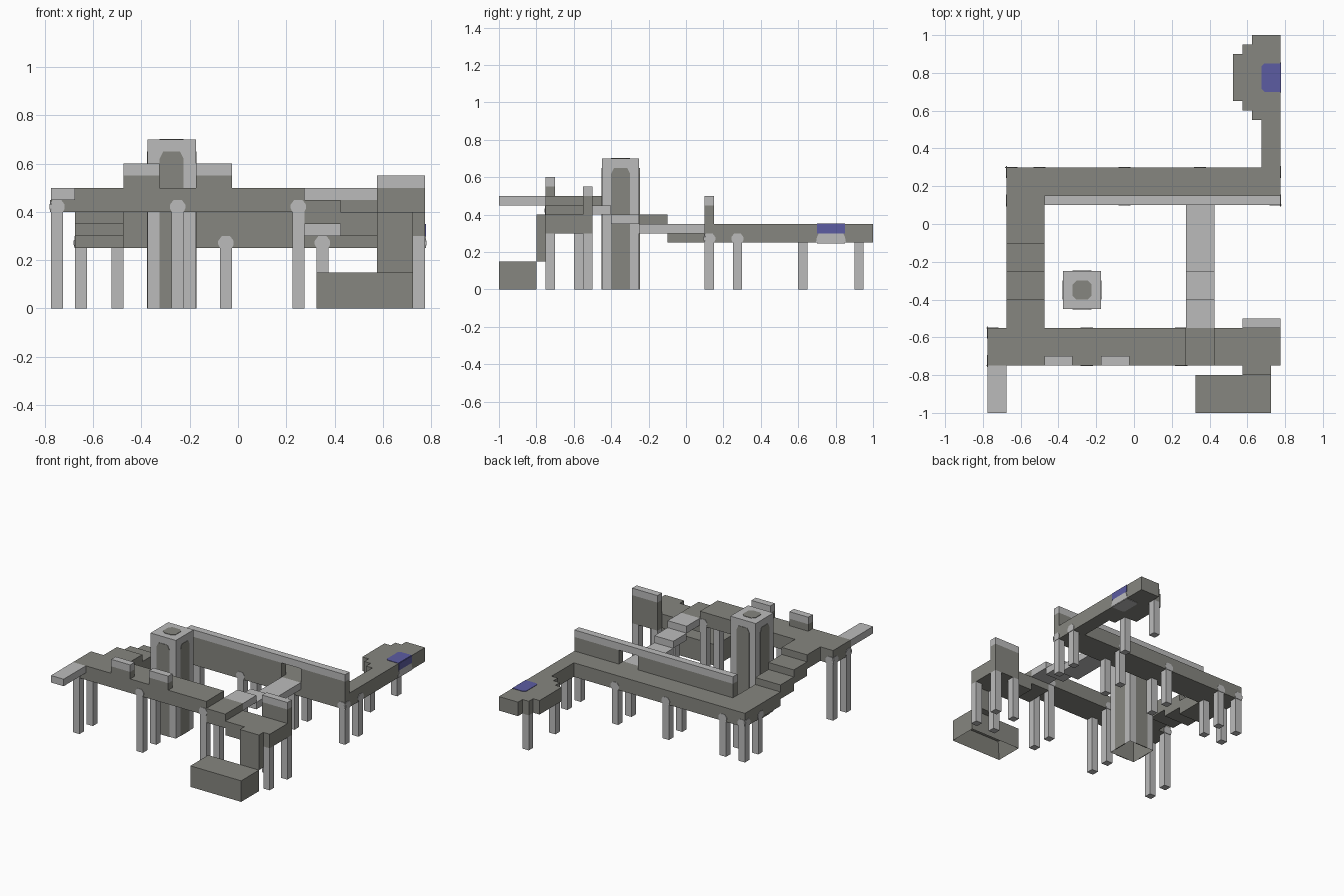
import bpy, bmesh
from mathutils import Vector

default = bpy.data.objects.get("Cube")
if default:
    bpy.data.objects.remove(default, do_unlink=True)


def material(name, color):
    m = bpy.data.materials.new(name)
    m.use_nodes = True
    m.diffuse_color = (*color, 1)
    m.node_tree.nodes["Principled BSDF"].inputs["Base Color"].default_value = (*color, 1)
    return m


DARK = material("dark stone", (0.24, 0.24, 0.215))
LIGHT = material("light stone", (0.5, 0.5, 0.5))
BLUE = material("blue panel", (0.107, 0.107, 0.36))


def finish(name, bm, *mats):
    bmesh.ops.recalc_face_normals(bm, faces=bm.faces)
    me = bpy.data.meshes.new(name)
    bm.to_mesh(me)
    bm.free()
    ob = bpy.data.objects.new(name, me)
    for m in mats:
        me.materials.append(m)
    bpy.context.collection.objects.link(ob)
    return ob


def add_box(bm, x, y, z):
    made = bmesh.ops.create_cube(bm, size=1)["verts"]
    for v in made:
        v.co = Vector([r[0] + (c + 0.5) * (r[1] - r[0]) for r, c in zip((x, y, z), v.co)])


def box(name, mat, x, y, z):
    bm = bmesh.new()
    add_box(bm, x, y, z)
    return finish(name, bm, mat)


def hollow_box(name, mat, x, y, z, wall, depth):
    # box with a recess in its underside
    bm = bmesh.new()
    add_box(bm, x, y, z)
    bm.normal_update()
    bottom = min(bm.faces, key=lambda f: f.calc_center_median().z)
    bmesh.ops.inset_region(bm, faces=[bottom], thickness=wall, use_even_offset=True)
    bmesh.ops.translate(bm, verts=bottom.verts, vec=(0, 0, depth))
    bottom.material_index = 1
    for e in bottom.edges:
        for f in e.link_faces:
            f.material_index = 1
    return finish(name, bm, mat, DARK)


def plate(name, mat, outline, origin, u, v, thick=0.006):
    # thin painted plate centred on the surface it lies on
    u, v, o = Vector(u), Vector(v), Vector(origin)
    n = u.cross(v) * thick
    bm = bmesh.new()
    face = bm.faces.new([bm.verts.new(o + a * u + b * v - n / 2) for a, b in outline])
    new = bmesh.ops.extrude_face_region(bm, geom=[face])["geom"]
    bmesh.ops.translate(bm, verts=[g for g in new if isinstance(g, bmesh.types.BMVert)], vec=n)
    return finish(name, bm, mat)


X, Y, Z = (1, 0, 0), (0, 1, 0), (0, 0, 1)
ARCH = [(-0.025, 0), (0.025, 0), (0.032, 0.015), (0.032, 0.03), (0.017, 0.05),
        (-0.017, 0.05), (-0.032, 0.03), (-0.032, 0.015)]


def pillar(x, y, top, arch_x=(), arch_y=()):
    box("pillar", LIGHT, (x - .025, x + .025), (y - .025, y + .025), (0, top))
    for s in arch_x:
        plate("pillar_arch", LIGHT, ARCH, (x + s * .025, y, top), Y, Z)
    for s in arch_y:
        plate("pillar_arch", LIGHT, ARCH, (x, y + s * .025, top), X, Z)


# front walkway, stepping down toward the left
FRONT = (-.75, -.55)
box("front_walkway", DARK, (-.775, .275), FRONT, (.4, .5))
box("front_walkway_step", DARK, (.275, .425), FRONT, (.35, .45))
box("front_landing", DARK, (.425, .775), FRONT, (.3, .4))
box("plank", LIGHT, (-.775, -.675), (-1, -.75), (.45, .5))

# battlements on the front edge
for x in (-.475, -.175):
    box("battlement", DARK, (x, x + .15), (-.75, -.7), (.5, .55))
    box("battlement_cap", LIGHT, (x, x + .15), (-.75, -.7), (.55, .6))

# wall behind the landing
box("landing_wall", DARK, (.575, .775), (-.55, -.5), (.3, .5))
box("landing_wall_cap", LIGHT, (.575, .775), (-.55, -.5), (.5, .55))

# chute and hollow trough in front of the landing
box("chute", DARK, (.575, .725), (-.8, -.75), (.15, .4))
hollow_box("trough", DARK, (.325, .725), (-1, -.8), (0, .15), .05, .1)

# side stairs and light bridge, both descending toward the back
for i, y in enumerate((-.55, -.4, -.25)):
    drop = i * .05
    box("side_stair", DARK, (-.675, -.475), (y, y + .15), (.4 - drop, .5 - drop))
    end = .1 if i == 2 else y + .15
    box("bridge_step", LIGHT, (.275, .425), (y, end), (.4 - drop, .45 - drop))
box("side_walkway", DARK, (-.675, -.475), (-.1, .1), (.25, .35))

# back walkway with a parapet and a doorway for the bridge
box("back_walkway", DARK, (-.675, .775), (.1, .3), (.25, .35))
for x in ((-.475, .275), (.425, .775)):
    box("parapet", DARK, x, (.1, .15), (.35, .45))
box("parapet_cap", LIGHT, (-.475, .775), (.1, .15), (.45, .5))

# far arm ending in a stepped platform
box("arm", DARK, (.675, .775), (.3, .55), (.25, .35))
bm = bmesh.new()
half = [(.775, .225), (.625, .225), (.625, .175), (.575, .175), (.575, .125), (.525, .125)]
outline = [(x, .775 + y) for x, y in half] + [(x, .775 - y) for x, y in reversed(half)]
base = bm.faces.new([bm.verts.new((x, y, .25)) for x, y in outline])
grown = bmesh.ops.extrude_face_region(bm, geom=[base])["geom"]
bmesh.ops.translate(bm, verts=[g for g in grown if isinstance(g, bmesh.types.BMVert)], vec=(0, 0, .1))
finish("platform", bm, DARK)

# blue panel on the platform, with light trim below it
PATCH = [(.775, .7), (.775, .85), (.69, .85), (.675, .835), (.675, .715), (.69, .7)]
plate("blue_top", BLUE, PATCH, (0, 0, .35), X, Y)
plate("blue_side", BLUE, [(.7, .3), (.85, .3), (.85, .35), (.7, .35)], (.775, 0, 0), Y, Z)
plate("trim_side", LIGHT, [(.695, .25), (.855, .25), (.85, .28), (.84, .3), (.71, .3), (.7, .28)],
      (.775, 0, 0), Y, Z)
plate("trim_bottom", LIGHT, PATCH, (0, 0, .25), X, Y)

# tower with dark arched panels and a hollow base
TX, TY = -.275, -.35
hollow_box("tower", LIGHT, (TX - .1, TX + .1), (TY - .1, TY + .1), (0, .7), .05, .6)
PANEL = [(-.05, 0), (.05, 0), (.05, .62), (.035, .65), (-.035, .65), (-.05, .62)]
for s in (-.1, .1):
    plate("tower_panel", DARK, PANEL, (TX + s, TY, 0), Y, Z)
    plate("tower_panel", DARK, PANEL, (TX, TY + s, 0), X, Z)
OCTAGON = [(.05, -.03), (.05, .03), (.03, .05), (-.03, .05),
           (-.05, .03), (-.05, -.03), (-.03, -.05), (.03, -.05)]
plate("tower_top_panel", DARK, OCTAGON, (TX, TY, .7), X, Y)

# pillars under the front walkway
for x in (-.75, -.25, .25):
    side = (-1,) if x < -.5 else ()
    pillar(x, -.725, .4, side, (-1,))
    pillar(x, -.575, .4, side, (1,))

# pillars under the landing and the platform
for x in (.6, .75):
    for y in (-.725, -.525):
        pillar(x, y, .3)
for y in (.625, .925):
    pillar(.6, y, .25)

# pillars under the back walkway
for x in (-.65, -.5, -.05, .35, .75):
    side = (-1,) if x < -.6 else (1,) if x > .7 else ()
    pillar(x, .275, .25, side, (1,) if x < .7 else ())
    pillar(x, .125, .25, side, (-1,) if x > -.4 else ())
